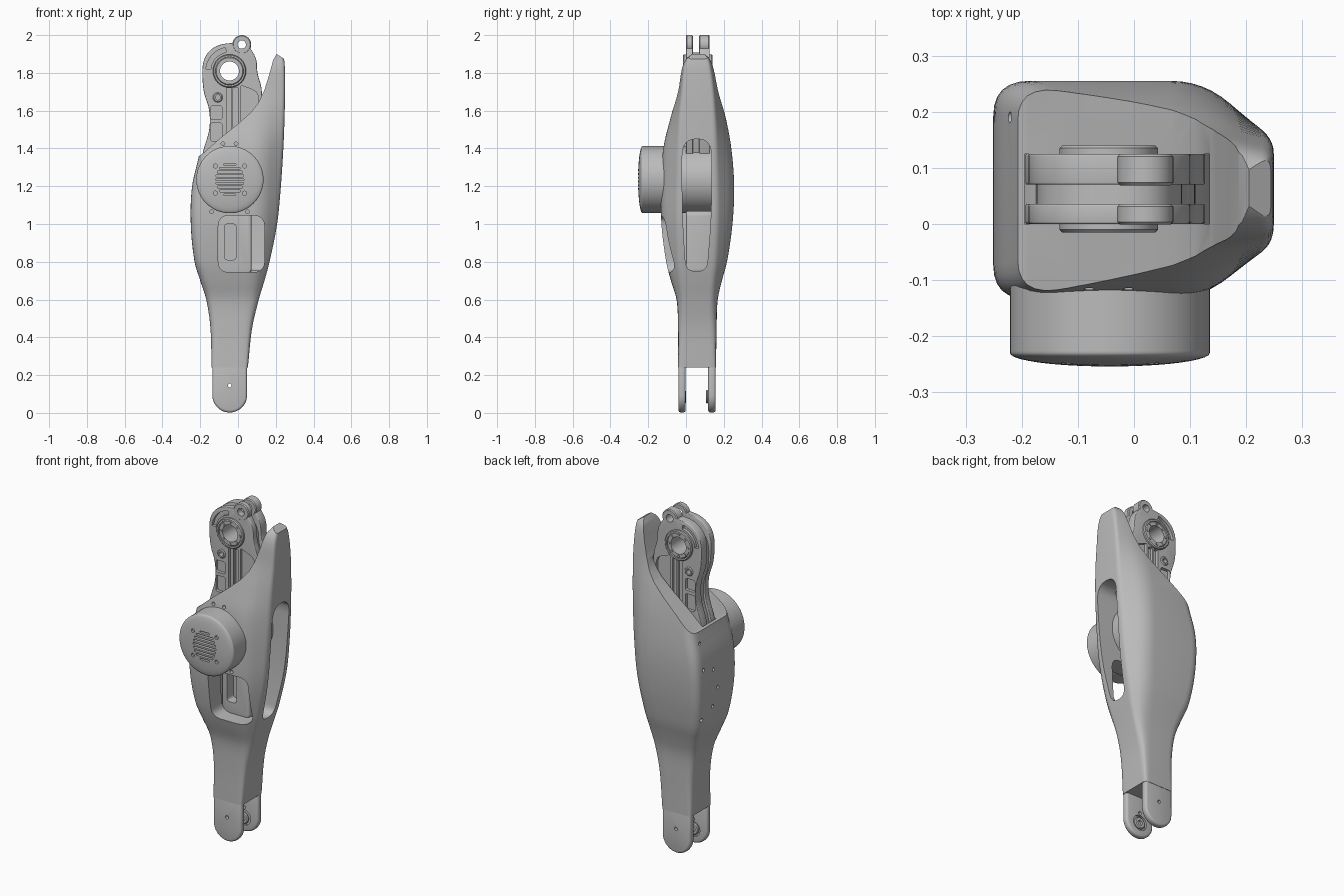
import bpy, bmesh, math
from mathutils import Vector

if "Cube" in bpy.data.objects:
    bpy.data.objects.remove(bpy.data.objects["Cube"])

grey = bpy.data.materials.new("neutral grey")
grey.use_nodes = True
grey.diffuse_color = (0.5, 0.5, 0.5, 1)
grey.node_tree.nodes["Principled BSDF"].inputs["Base Color"].default_value = grey.diffuse_color


def finish(name, bm):
    bmesh.ops.recalc_face_normals(bm, faces=bm.faces)
    mesh = bpy.data.meshes.new(name)
    bm.to_mesh(mesh)
    bm.free()
    mesh.materials.append(grey)
    obj = bpy.data.objects.new(name, mesh)
    bpy.context.collection.objects.link(obj)
    return obj


def loft(name, rings, closed=False):
    """Skin a list of equal rings; cap the ends, or join last to first."""
    bm = bmesh.new()
    rows = [[bm.verts.new(p) for p in ring] for ring in rings]
    n = len(rows[0])
    pairs = list(zip(rows, rows[1:])) + ([(rows[-1], rows[0])] if closed else [])
    for a, b in pairs:
        for i in range(n):
            bm.faces.new((a[i], a[(i + 1) % n], b[(i + 1) % n], b[i]))
    if not closed:
        bm.faces.new(rows[0])
        bm.faces.new(rows[-1])
    return finish(name, bm)


def rounded(corners, steps=6):
    """Round each (u, v, radius) corner of a polygon with a short curve."""
    out = []
    for i, (u, v, r) in enumerate(corners):
        p = Vector((u, v))
        a = Vector(corners[i - 1][:2]) - p
        b = Vector(corners[(i + 1) % len(corners)][:2]) - p
        a *= min(r / a.length, 0.47)
        b *= min(r / b.length, 0.47)
        for k in range(steps + 1):
            t = k / steps
            out.append(p + a * (1 - t) ** 2 + b * t ** 2)
    return out


def slab(name, outline, y0, y1):
    """Extrude an (x, z) outline along y."""
    return loft(name, [[(p[0], y, p[1]) for p in outline] for y in (y0, y1)])


def rect(x0, x1, z0, z1, r):
    return rounded([(x0, z0, r), (x1, z0, r), (x1, z1, r), (x0, z1, r)])


def lathe(name, profile, x, z, sides=48, closed=False):
    """Turn (radius, y) points about a y axis through x, z."""
    turn = [math.tau * i / sides for i in range(sides)]
    return loft(name, [[(x + r * math.cos(t), y, z + r * math.sin(t)) for t in turn]
                       for r, y in profile], closed)


def disc(name, x, z, r, y0, y1, sides=32):
    return lathe(name, [(r, y0), (r, y1)], x, z, sides)


def ring(name, x, z, r, hole, y0, y1):
    c = 0.005
    return lathe(name, [(hole, y0), (r - c, y0), (r, y0 + c), (r, y1 - c), (r - c, y1), (hole, y1)],
                 x, z, closed=True)


def bake(obj):
    mesh = bpy.data.meshes.new_from_object(obj.evaluated_get(bpy.context.evaluated_depsgraph_get()))
    obj.modifiers.clear()
    obj.data = mesh


def cut(obj, *cutters):
    for c in cutters:
        mod = obj.modifiers.new("cut", "BOOLEAN")
        mod.object, mod.operation, mod.solver = c, "DIFFERENCE", "EXACT"
    bake(obj)
    for c in cutters:
        bpy.data.objects.remove(c)


def bevel(obj, width):
    mod = obj.modifiers.new("bevel", "BEVEL")
    mod.width, mod.segments, mod.limit_method = width, 3, "ANGLE"
    bake(obj)


# Shell stations: z, left x, right x, front y, back y, chamfer x, strip y range, corner radius
stations = [
    (.24, -.14, .052, -.042, .159, .042, -.03, .147, .022),
    (.45, -.146, .075, -.042, .162, .055, -.02, .14, .04),
    (.6, -.168, .11, -.05, .168, .07, -.022, .14, .05),
    (.7, -.2, .14, -.08, .19, .085, -.03, .145, .06),
    (.8, -.23, .167, -.105, .217, .1, -.038, .155, .06),
    (1, -.25, .207, -.13, .246, .12, -.045, .165, .06),
    (1.2, -.243, .227, -.132, .255, .125, -.045, .165, .06),
    (1.4, -.2, .24, -.12, .24, .125, -.042, .16, .06),
    (1.55, -.2, .246, -.085, .213, .125, -.037, .155, .06),
    (1.7, -.2, .249, -.044, .174, .135, -.024, .147, .05),
    (1.83, -.2, .248, -.022, .147, .165, -.01, .13, .04),
    (1.88, -.2, .243, .002, .125, .175, .012, .115, .04),
    (1.91, -.2, .235, .04, .09, .18, .05, .08, .03),
]


def station(z):
    """Smooth interpolation between stations."""
    i = max(k for k in range(len(stations) - 1) if stations[k][0] <= z)
    a, b = stations[i], stations[i + 1]
    p, q = stations[max(i - 1, 0)], stations[min(i + 2, len(stations) - 1)]
    h = b[0] - a[0]
    t = (z - a[0]) / h
    vals = []
    for k in range(1, 9):
        m0 = (b[k] - p[k]) / (b[0] - p[0]) * h
        m1 = (q[k] - a[k]) / (q[0] - a[0]) * h
        d = b[k] - a[k]
        vals.append(a[k] + t * (m0 + t * (3 * d - 2 * m0 - m1 + t * (m0 + m1 - 2 * d))))
    return vals


def section(z):
    xl, xr, y0, y1, xb, s0, s1, r = station(z)
    pts = rounded([(xl, y0, r), (xb, y0, r), (xr, s0, .02),
                   (xr, s1, .02), (xb, y1, r), (xl, y1, r)])
    return [(p.x, p.y, z) for p in pts]


shell = loft("shell", [section(.24 + 1.67 * i / 56) for i in range(57)])

# Sloping top, arm channel, front window and long side slot
slope = [(-.5, 1.34), (-.23, 1.345), (-.19, 1.37), (-.1, 1.45), (0, 1.53), (.07, 1.593), (.11, 1.645),
         (.14, 1.71), (.165, 1.79), (.187, 1.87), (.205, 1.9), (.25, 1.87), (.5, 1.87), (.5, 2.2), (-.5, 2.2)]
slot = rounded([(.0, .75, .05), (.11, .75, .05), (.135, 1.05, .15), (.135, 1.45, .09),
                (-.02, 1.45, .09), (-.02, 1.05, .15)])
cut(shell,
    slab("top_cutter", slope, -.5, .5),
    slab("channel_cutter", rect(-.195, .135, 1.32, 2.1, .01), 0, .125),
    loft("slot_cutter", [[(x, p.x, p.y) for p in slot] for x in (-.11, .4)]),
    slab("window_cutter", rect(-.105, .14, .745, 1.045, .06), -.4, .03))
# Small screw holes in the front and the flat side
cut(shell, *[disc("hole_cutter", x, z, .01, -.4, -.06, 12)
             for x, z in ((-.08, 1.425), (-.01, 1.425), (-.14, 1.065), (.05, 1.065))])
for y, z in ((.19, 1.3), (.19, 1.15), (.19, .85), (.1, 1.12), (.06, 1.0), (.1, .9)):
    hole = disc("hole_cutter", 0, 0, .01, -.03, .03, 12)
    hole.rotation_euler.z = math.pi / 2
    hole.location = (-.245, y, z)
    bpy.context.view_layer.update()
    cut(shell, hole)

# Forked foot with round ends
foot = [(.048, .27), (-.136, .27)] + [(-.044 - .092 * math.cos(a), .094 - .092 * math.sin(a))
                                     for a in [math.pi * i / 24 for i in range(25)]]
for side, y0, y1, inner in (("front", -.04, -.002, -.002), ("back", .117, .157, .117)):
    prong = slab(side + "_prong", foot, y0, y1)
    bevel(prong, .013)
    cut(prong, disc("pin_cutter", -.044, .145, .01, -.2, .3, 16),
        disc("seat_cutter", -.044, .085, .045, inner - .012, inner + .012))
    ring(side + "_prong_bearing", -.044, .085, .035, .015, inner - .012, inner + .002)

# Motor: domed cap outside, drum inside
MX, MZ, MR = -.043, 1.235, .178
dome = [(MR * math.cos(a), -.23 - .024 * math.sin(a)) for a in [math.pi / 2 * i / 10 for i in range(10)]]
cap = lathe("motor_cap", [(MR, -.1), (MR, -.226)] + dome + [(.01, -.254)], MX, MZ, 64)
grille = []
for i in range(-4, 5):
    z, half = i * .02, math.sqrt(.088 ** 2 - (i * .02) ** 2) * .85
    grille.append(slab("grille_cutter", rect(MX - half, MX + half, MZ + z - .005, MZ + z + .005, .004), -.3, -.236))
for sx in (-1, 1):
    for sz in (-1, 1):
        grille.append(disc("screw_cutter", MX + sx * .077, MZ + sz * .072, .011, -.3, -.236, 16))
cut(cap, *grille)
disc("motor_drum", MX, MZ, MR, -.025, .14, 64)

# Inner actuator behind the window
actuator = slab("inner_actuator", rect(-.108, .072, .735, 1.07, .03), .0, .14)
bevel(actuator, .012)
cut(actuator, slab("actuator_cutter", rect(-.072, -.01, .81, 1.0, .02), -.1, .06))

# Upper arm: two pocketed plates joined by a web
AX, AZ = -.045, 1.81
arm = rounded([(-.195, 1.33, .01), (-.185, 1.39, .05), (-.148, 1.5, .08), (-.15, 1.61, .07),
               (-.185, 1.7, .06), (-.192, 1.87, .1), (-.12, 1.95, .06), (.04, 1.965, .07), (.1, 1.88, .06),
               (.1, 1.8, .05), (.128, 1.72, .05), (.125, 1.6, .05), (.06, 1.33, .01)])
pockets = [rect(-.145, -.085, 1.555, 1.625, .01), rect(-.145, -.085, 1.44, 1.535, .01),
           rounded([(.015, 1.45, .01), (.06, 1.45, .02), (.11, 1.62, .02), (.105, 1.7, .03), (.015, 1.735, .01)]),
           rect(-.062, -.034, 1.42, 1.72, .005), rect(-.026, .002, 1.42, 1.72, .005)]
arc = [(AX + r * math.cos(a), AZ + r * math.sin(a)) for r, way in ((.125, 1), (.1, -1))
       for a in [math.radians(100 + 75 * k / 12) for k in range(13)][::way]]
for side, y0, y1, face in (("front", 0, .036, 0), ("back", .07, .125, .125)):
    plate = slab(side + "_arm_plate", arm, y0, y1)
    bevel(plate, .004)
    cut(plate, disc("bore_cutter", AX, AZ, .07, -.1, .3), disc("lug_cutter", .02, 1.95, .025, -.1, .3),
        disc("bolt_cutter", -.107, 1.67, .014, -.1, .3, 20),
        *[slab("pocket_cutter", p, face - .018, face + .018) for p in pockets + [arc]])
    ring(side + "_lug", .02, 1.95, .05, .022, y0 - .001, y1)
    ring(side + "_bolt_boss", -.107, 1.67, .026, .013, face - .006, face + .006)
web = slab("arm_web", [(AX + (x - AX) * .9, 1.33 + (z - 1.33) * .92) for x, z in arm], .03, .075)
cut(web, disc("bore_cutter", AX, AZ, .07, -.1, .3))

# Arm bearing with a circle of small bolts
ring("bearing", AX, AZ, .075, .05, -.01, .135)
for name, y0, y1 in (("front", -.015, .01), ("back", .115, .14)):
    ring(name + "_bearing_rim", AX, AZ, .088, .074, y0, y1)
    for k in range(8):
        a = math.tau * k / 8
        disc(name + "_bearing_bolt", AX + .062 * math.cos(a), AZ + .062 * math.sin(a), .007, y0, y1, 10)

bpy.ops.object.select_all(action="DESELECT")
for obj in bpy.context.scene.objects:
    if obj.type == "MESH":
        obj.select_set(True)
        bpy.context.view_layer.objects.active = obj
bpy.ops.object.shade_smooth_by_angle(angle=math.radians(32))
